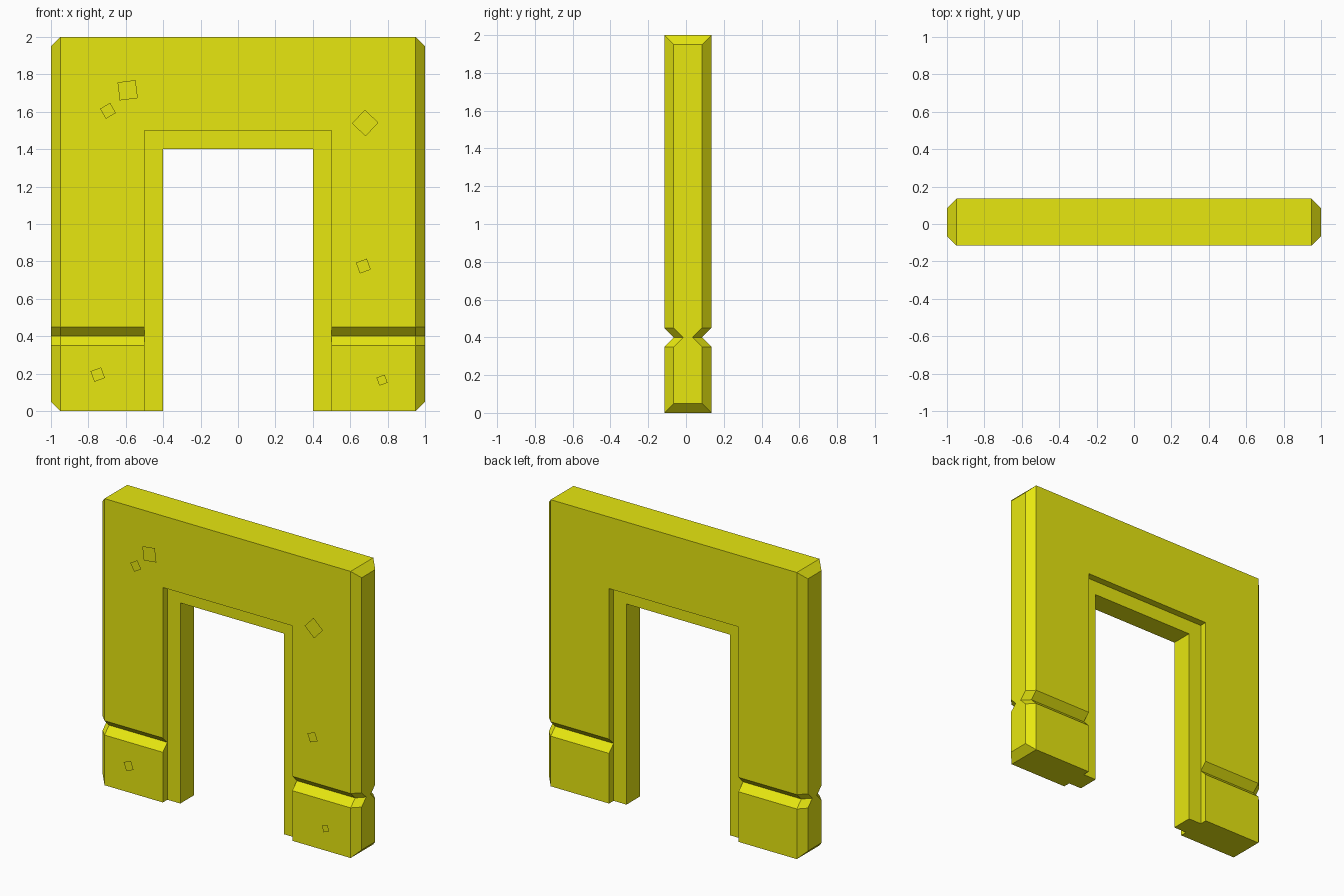
import bpy, bmesh, math
from mathutils import Vector, Matrix

old = bpy.data.objects.get("Cube")
if old:
    bpy.data.objects.remove(old, do_unlink=True)

yellow = bpy.data.materials.new("yellow")
yellow.use_nodes = True
COLOUR = (0.8, 0.8, 0.005, 1)
yellow.diffuse_color = COLOUR
yellow.node_tree.nodes["Principled BSDF"].inputs["Base Color"].default_value = COLOUR

MID, HALF, CUT = 0.01, 0.125, 0.05   # wall centre in y, half depth, chamfer size


def finish(bm, name):
    mesh = bpy.data.meshes.new(name)
    bm.to_mesh(mesh)
    bm.free()
    mesh.materials.append(yellow)
    obj = bpy.data.objects.new(name, mesh)
    bpy.context.collection.objects.link(obj)
    return obj


def bridge_boundary(bm, front, back):
    """Close the sides between matching front and back vertices."""
    partner = dict(zip(front, back))
    for e in [e for e in bm.edges if e.is_boundary and e.verts[0] in partner]:
        a, b = e.verts
        bm.faces.new((a, b, partner[b], partner[a]))
    bmesh.ops.recalc_face_normals(bm, faces=bm.faces)


# Wall: a grid with a doorway, chamfered ends and a groove across both legs
def build_wall():
    xs = [-1, -0.95, -0.5, 0.5, 0.95, 1]
    zs = [0, 0.35, 0.4, 0.45, 1.5, 2]
    bm = bmesh.new()
    sides = []
    for side in (-1, 1):
        grid = {}
        for i, x in enumerate(xs):
            for k, z in enumerate(zs):
                end = abs(x) == 1
                depth = HALF - CUT * end - CUT * (z == 0.4)
                height = min(max(z, CUT), 2 - CUT) if end else z
                grid[i, k] = bm.verts.new((x, MID + side * depth, height))
        for i in range(len(xs) - 1):
            for k in range(len(zs) - 1):
                if i == 2 and zs[k] < 1.5:
                    continue   # doorway
                bm.faces.new([grid[i, k], grid[i + 1, k],
                              grid[i + 1, k + 1], grid[i, k + 1]])
        sides.append(list(grid.values()))
    bridge_boundary(bm, *sides)
    return finish(bm, "wall")


# Door frame: a thinner U profile lining the doorway
def build_frame():
    profile = [(-0.5, 0), (-0.5, 1.5), (0.5, 1.5), (0.5, 0),
               (0.4, 0), (0.4, 1.4), (-0.4, 1.4), (-0.4, 0)]
    bm = bmesh.new()
    rings = []
    for side in (-1, 1):
        ring = [bm.verts.new((x, MID + side * (HALF - CUT), z)) for x, z in profile]
        bm.faces.new(ring)
        rings.append(ring)
    bridge_boundary(bm, *rings)
    return finish(bm, "door_frame")


# Small square chips floating just in front of the wall
def build_chip(number, x, z, size, angle):
    bm = bmesh.new()
    turn = Matrix.Rotation(-math.radians(angle), 3, 'Y')
    corners = [(-1, -1), (1, -1), (1, 1), (-1, 1)]
    bm.faces.new([bm.verts.new(turn @ Vector((u, 0, v)) * size / 2
                               + Vector((x, -0.135, z))) for u, v in corners])
    return finish(bm, f"wall_chip_{number}")


build_wall()
build_frame()
chips = [(-0.59, 1.715, 0.097, 7), (-0.695, 1.605, 0.062, 30),
         (0.68, 1.54, 0.1, 47), (0.67, 0.775, 0.062, 20),
         (-0.75, 0.195, 0.06, 20), (0.77, 0.165, 0.046, 20)]
for n, chip in enumerate(chips, 1):
    build_chip(n, *chip)
